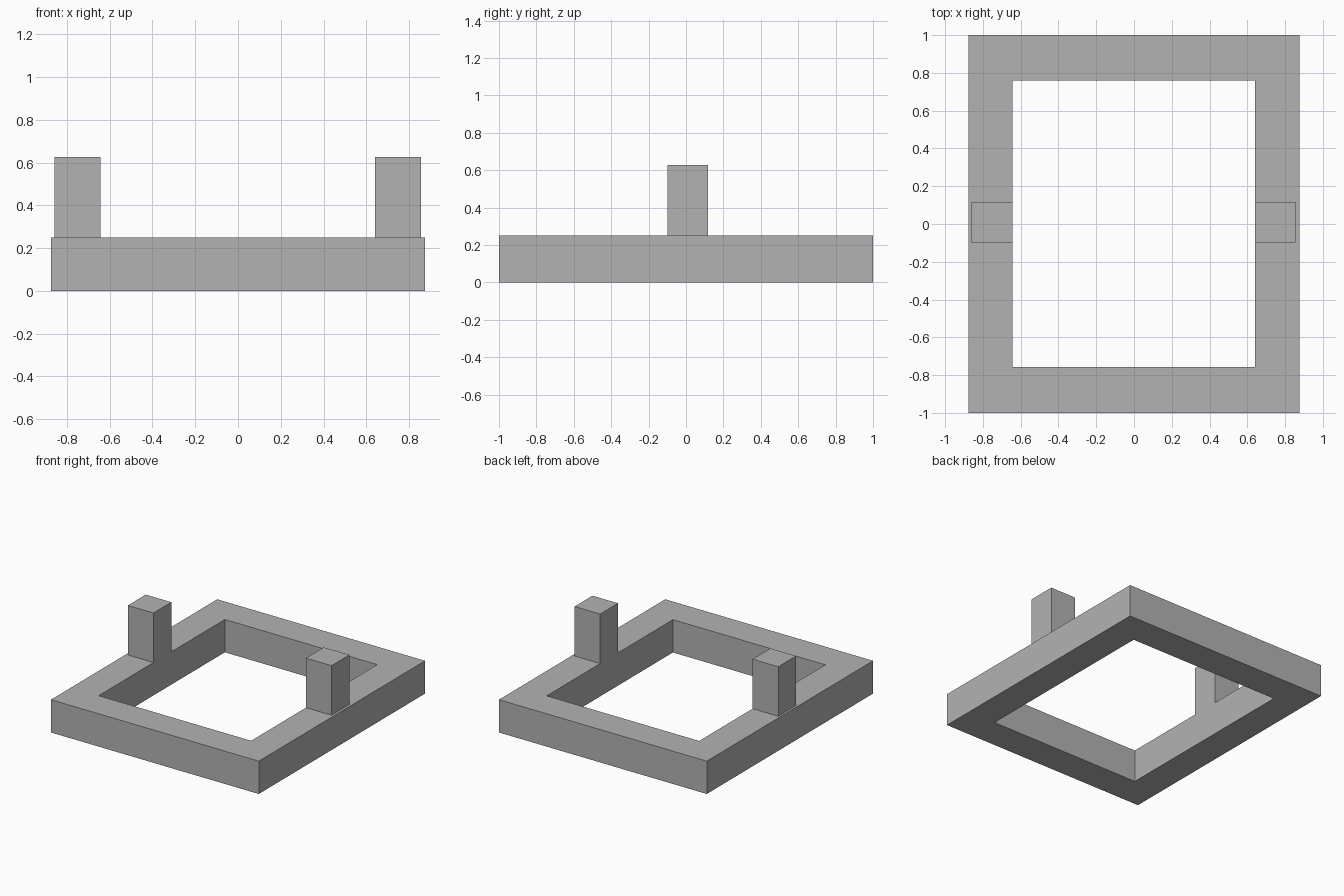
import bpy
import bmesh

cube = bpy.data.objects.get("Cube")
if cube:
    bpy.data.objects.remove(cube, do_unlink=True)

grey = bpy.data.materials.new("plain grey")
grey.use_nodes = True
colour = (0.45, 0.45, 0.45, 1)
grey.diffuse_color = colour
grey.node_tree.nodes["Principled BSDF"].inputs["Base Color"].default_value = colour


def add_object(name, bm):
    bmesh.ops.recalc_face_normals(bm, faces=bm.faces)
    mesh = bpy.data.meshes.new(name)
    bm.to_mesh(mesh)
    bm.free()
    mesh.materials.append(grey)
    obj = bpy.data.objects.new(name, mesh)
    bpy.context.collection.objects.link(obj)
    return obj


def rectangle(bm, x0, x1, y0, y1, z):
    return [bm.verts.new((x, y, z)) for x, y in ((x0, y0), (x1, y0), (x1, y1), (x0, y1))]


def bridge(bm, a, b):
    for i in range(4):
        j = (i + 1) % 4
        bm.faces.new((a[i], a[j], b[j], b[i]))


FRAME_TOP = 0.25
POST_TOP = 0.627

# Rectangular frame: four rings joined into a closed loop
bm = bmesh.new()
outer = (-0.875, 0.875, -1, 1)
inner = (-0.643, 0.641, -0.758, 0.76)
rings = [rectangle(bm, *size, z) for size, z in
         ((outer, 0), (outer, FRAME_TOP), (inner, FRAME_TOP), (inner, 0))]
for i, ring in enumerate(rings):
    bridge(bm, ring, rings[(i + 1) % 4])
add_object("base_frame", bm)

# Upright posts, flush with the inner edges of the frame
for name, x0, x1 in (("right_post", -0.859, -0.643), ("left_post", 0.641, 0.856)):
    bm = bmesh.new()
    low = rectangle(bm, x0, x1, -0.098, 0.117, FRAME_TOP)
    high = rectangle(bm, x0, x1, -0.098, 0.117, POST_TOP)
    bridge(bm, low, high)
    bm.faces.new(low)
    bm.faces.new(high)
    add_object(name, bm)
